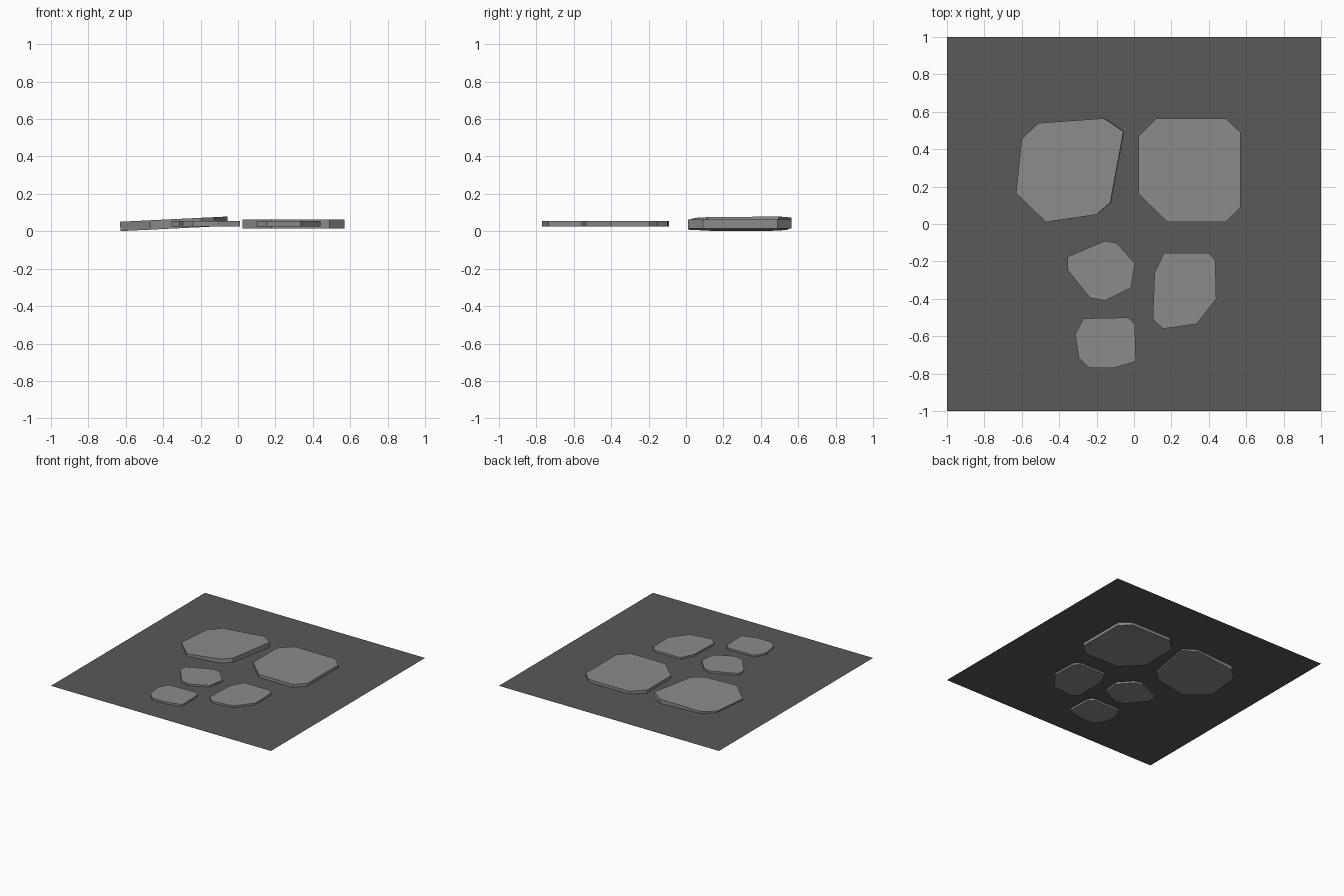
import bpy
import bmesh
import math
from mathutils import Matrix, Vector

default_cube = bpy.data.objects.get("Cube")
if default_cube:
    bpy.data.objects.remove(default_cube, do_unlink=True)

MID = 0.04  # height of the ground sheet and of every stone centre


def make_material(name, grey):
    material = bpy.data.materials.new(name)
    material.use_nodes = True
    colour = (grey, grey, grey, 1)
    material.diffuse_color = colour
    material.node_tree.nodes["Principled BSDF"].inputs["Base Color"].default_value = colour
    return material


def add_object(name, bm, material):
    mesh = bpy.data.meshes.new(name)
    bm.to_mesh(mesh)
    bm.free()
    mesh.materials.append(material)
    obj = bpy.data.objects.new(name, mesh)
    bpy.context.collection.objects.link(obj)
    return obj


def add_stone(name, outline, thickness, material, tilt=0):
    """Flat slab from an outline, tilted about the y axis through its middle."""
    bm = bmesh.new()
    base = bm.faces.new([bm.verts.new((x, y, -thickness / 2)) for x, y in outline])
    top = bmesh.ops.extrude_face_region(bm, geom=[base], use_keep_orig=True)["geom"]
    bmesh.ops.translate(bm, vec=(0, 0, thickness),
                        verts=[v for v in top if isinstance(v, bmesh.types.BMVert)])
    bmesh.ops.recalc_face_normals(bm, faces=bm.faces)
    xs = [x for x, y in outline]
    centre = Vector(((min(xs) + max(xs)) / 2, 0, 0))
    bmesh.ops.rotate(bm, verts=bm.verts, cent=centre,
                     matrix=Matrix.Rotation(math.radians(-tilt), 3, "Y"))
    obj = add_object(name, bm, material)
    obj.location.z = MID
    return obj


ground_grey = make_material("dark ground grey", 0.10)
stone_grey = make_material("light stone grey", 0.26)

# Ground sheet, without thickness
bm = bmesh.new()
bmesh.ops.create_grid(bm, x_segments=1, y_segments=1, size=1)
add_object("ground_sheet", bm, ground_grey).location.z = MID

# Two large stones at the back, one of them tilted
add_stone("large_stone_left", [
    (.12, .565), (.49, .565), (.57, .49), (.57, .09),
    (.49, .01), (.18, .01), (.025, .16), (.025, .47)], 0.048, stone_grey)
add_stone("large_stone_right", [
    (-.51, .54), (-.16, .565), (-.055, .495), (-.125, .115),
    (-.2, .05), (-.47, .01), (-.63, .165), (-.6, .455)], 0.05, stone_grey, tilt=2.8)

# Three small stones at the front
add_stone("small_stone_middle", [
    (-.155, -.09), (-.095, -.1), (.005, -.21), (-.015, -.34),
    (-.155, -.41), (-.235, -.395), (-.355, -.245), (-.355, -.175)], 0.03, stone_grey)
add_stone("small_stone_left", [
    (.16, -.155), (.4, -.155), (.435, -.195), (.44, -.4),
    (.335, -.535), (.155, -.56), (.1, -.51), (.11, -.26)], 0.03, stone_grey)
add_stone("small_stone_front", [
    (-.27, -.505), (-.03, -.5), (.005, -.535), (.01, -.735),
    (-.11, -.77), (-.24, -.77), (-.295, -.715), (-.315, -.59)], 0.03, stone_grey)
